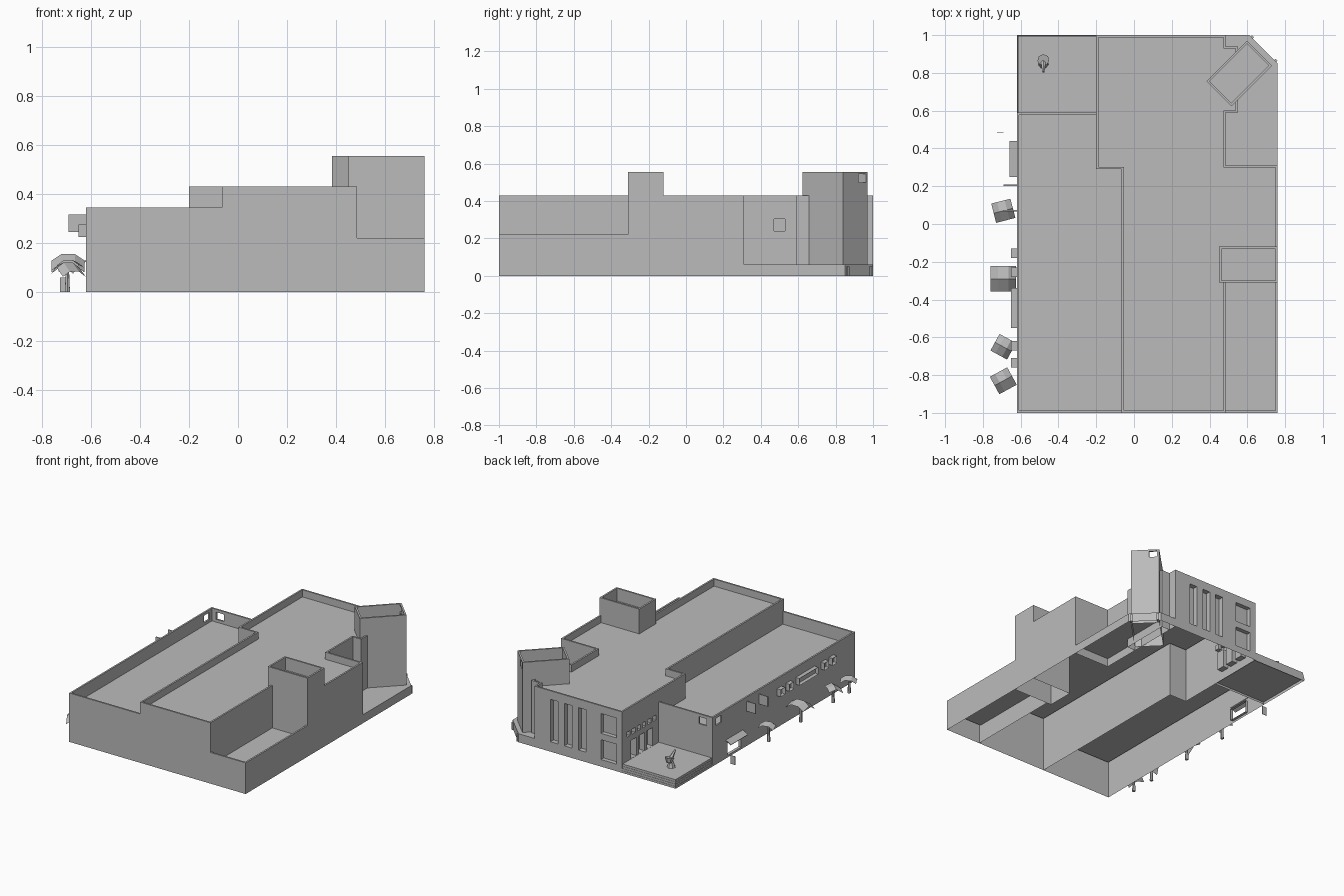
import bpy, bmesh, math
from mathutils import Vector, Matrix

if "Cube" in bpy.data.objects:
    bpy.data.objects.remove(bpy.data.objects["Cube"], do_unlink=True)

grey = bpy.data.materials.new("plain_grey")
grey.use_nodes = True
grey.diffuse_color = (0.5, 0.5, 0.5, 1)
grey.node_tree.nodes["Principled BSDF"].inputs["Base Color"].default_value = (0.5, 0.5, 0.5, 1)

RIM = 0.012      # parapet thickness


def finish(bm, name, matrix=None):
    if matrix:
        bm.transform(matrix)
    mesh = bpy.data.meshes.new(name)
    bm.to_mesh(mesh)
    bm.free()
    mesh.materials.append(grey)
    ob = bpy.data.objects.new(name, mesh)
    bpy.context.scene.collection.objects.link(ob)
    return ob


def rect(x0, x1, y0, y1):
    return [(x0, y0), (x1, y0), (x1, y1), (x0, y1)]


def push_in(bm, axis, at, depth, span, through=False):
    """Cut a rectangle into the wall lying on axis = at, and push it in or open it."""
    other = 1 - axis
    a0, a1, z0, z1 = span

    def wall():
        bm.normal_update()
        return [f for f in bm.faces if abs(f.normal[axis]) > 0.9
                and abs(f.calc_center_median()[axis] - at) < 1e-3]

    for ax, value in ((other, a0), (other, a1), (2, z0), (2, z1)):
        faces = wall()
        geom = set(faces)
        for f in faces:
            geom.update(f.edges)
            geom.update(f.verts)
        co, no = Vector((0, 0, 0)), Vector((0, 0, 0))
        co[ax], no[ax] = value, 1
        bmesh.ops.bisect_plane(bm, geom=list(geom), plane_co=co, plane_no=no, dist=1e-5)
    inside = []
    for f in wall():
        c = f.calc_center_median()
        if a0 < c[other] < a1 and z0 < c.z < z1:
            inside.append(f)
    if depth and inside:
        result = bmesh.ops.extrude_face_region(bm, geom=inside)["geom"]
        move = Vector((0, 0, 0))
        move[axis] = depth
        bmesh.ops.translate(bm, vec=move, verts=[v for v in result if isinstance(v, bmesh.types.BMVert)])
        old = [f for f in inside if f.is_valid]
        if old:
            bmesh.ops.delete(bm, geom=old, context='FACES_ONLY')
        inside = [f for f in result if isinstance(f, bmesh.types.BMFace)]
    if through and inside:
        bmesh.ops.delete(bm, geom=inside, context='FACES_ONLY')


def shell(name, outline, top, drop=0, shared=(), cuts=(), matrix=None):
    """Open-bottomed block; a drop sinks the roof behind a parapet. Shared sides belong to a neighbour."""
    bm = bmesh.new()
    n = len(outline)
    pts = [Vector((x, y, top)) for x, y in outline]
    shift = []
    for i in range(n):
        d = (pts[(i + 1) % n] - pts[i]).normalized()
        shift.append(Vector((-d.y, d.x, 0)) * (0 if i in shared else RIM))
    rim = [bm.verts.new(p) for p in pts]
    base = [bm.verts.new((p.x, p.y, 0)) for p in pts]
    roof = rim
    if drop:
        inner = [p + shift[i - 1] + shift[i] for i, p in enumerate(pts)]
        lip = [bm.verts.new(p) for p in inner]
        roof = [bm.verts.new((p.x, p.y, top - drop)) for p in inner]
    bm.faces.new(roof)
    for i in range(n):
        j = (i + 1) % n
        if i in shared:
            continue
        bm.faces.new((base[i], base[j], rim[j], rim[i]))
        if drop:
            bm.faces.new((rim[i], rim[j], lip[j], lip[i]))
            bm.faces.new((lip[i], lip[j], roof[j], roof[i]))
    for cut in cuts:
        push_in(bm, *cut)
    return finish(bm, name, matrix)


def box(name, x0, x1, y0, y1, z0, z1, matrix=None):
    bm = bmesh.new()
    bmesh.ops.create_cube(bm, size=1)
    bmesh.ops.scale(bm, vec=(x1 - x0, y1 - y0, z1 - z0), verts=bm.verts)
    bmesh.ops.translate(bm, vec=((x0 + x1) / 2, (y0 + y1) / 2, (z0 + z1) / 2), verts=bm.verts)
    return finish(bm, name, matrix)


def cone(name, base, r1, r2, height, sides, tilt=0):
    bm = bmesh.new()
    bmesh.ops.create_cone(bm, cap_ends=True, segments=sides, radius1=r1, radius2=r2, depth=height)
    m = Matrix.Translation(base) @ Matrix.Rotation(tilt, 4, 'X') @ Matrix.Translation((0, 0, height / 2))
    return finish(bm, name, m)


def canopy(base, size, turn):
    """Folded leaf sheet that droops at its sides and front."""
    bm = bmesh.new()
    rows = []
    for y, fall in ((-0.5, 0.35), (0, 0), (0.5, 0.12)):
        rows.append([bm.verts.new((x * size, y * size, -(fall + side) * size))
                     for x, side in ((-0.5, 0.2), (-0.2, 0), (0.2, 0), (0.5, 0.2))])
    for a, b in zip(rows, rows[1:]):
        for i in range(3):
            bm.faces.new((a[i], a[i + 1], b[i + 1], b[i]))
    finish(bm, "tree_canopy", Matrix.Translation(base) @ Matrix.Rotation(turn, 4, 'Z'))


# Low west wing, with two openings through the parapet and one under the awning
openings = []
for axis, wall, inward, a in ((1, 0.59, -RIM, -0.575), (0, -0.62, RIM, 0.49)):
    hole = (a, a + 0.06, 0.275, 0.325)
    openings.append((axis, wall, inward, hole, True))
    openings.append((axis, wall + inward, 0, hole, True))
openings.append((0, -0.62, 0.02, (0.27, 0.42, 0.015, 0.1), True))
shell("low_wing", [(-0.62, -1), (-0.065, -1), (-0.065, 0.29), (-0.2, 0.29), (-0.2, 0.59), (-0.62, 0.59)],
      0.345, 0.09, shared=(1, 2, 3), cuts=openings)

# Main hall: tall slots, square windows, small window row, doorways
cuts = [(1, 1, -0.035, (x, x + 0.06, 0.07, 0.37)) for x in (0.08, 0.19, 0.3)]
cuts += [(1, 1, -0.03, (-0.155, -0.035, z, z + 0.14)) for z in (0.05, 0.235)]
cuts += [(0, -0.2, 0.025, (0.62 + i * 0.058, 0.655 + i * 0.058, 0.23, 0.265)) for i in range(6)]
cuts += [(0, -0.2, 0.04, (y, y + 0.06, 0.061, 0.19)) for y in (0.66, 0.75, 0.84)]
cuts += [(0, 0.485, -0.02, (0.47, 0.53, 0.24, 0.305))]
shell("main_hall", [(-0.065, -1), (0.485, -1), (0.485, -0.31), (0.45, -0.31), (0.45, -0.12), (0.76, -0.12),
                    (0.76, 0.31), (0.485, 0.31), (0.485, 0.59), (0.55, 0.59), (0.55, 0.94), (0.485, 0.94),
                    (0.485, 1), (-0.2, 1), (-0.2, 0.29), (-0.065, 0.29)],
      0.43, 0.05, shared=(2, 3, 4), cuts=cuts)

# East annex and stair tower
shell("east_annex", rect(0.485, 0.76, -1, -0.31), 0.22, 0.09, shared=(2, 3))
shell("stair_tower", rect(0.45, 0.76, -0.31, -0.12), 0.555, 0.09)

# Turned corner tower with a small opening high in its outer wall
turned = Matrix.Translation((0.557, 0.797, 0)) @ Matrix.Rotation(math.pi / 4, 4, 'Z')
hole = (0.027, 0.08, 0.5, 0.545)
shell("corner_tower", rect(-0.152, 0.152, -0.0935, 0.0935), 0.555, 0.09, matrix=turned,
      cuts=[(0, 0.152, -RIM, hole, True), (0, 0.152 - RIM, 0, hole, True)])
shell("corner_platform", [(0.485, 0.31), (0.76, 0.31), (0.76, 0.85), (0.61, 1), (0.485, 1)], 0.06)
for side in (-1, 1):
    box("entrance_post", 0.165, 0.19, side * 0.088 - 0.008, side * 0.088 + 0.008, 0, 0.05, turned)

# Patio with shallow layered edge
for i in range(4):
    s = i * 0.002
    shell("patio_step", rect(-0.62 + s, -0.2, 0.59, 1 - s), 0.015 * (i + 1))

# Garden figure on the patio
cone("figure_base", (-0.48, 0.85, 0.06), 0.028, 0.012, 0.05, 7)
cone("figure_body", (-0.48, 0.875, 0.1), 0.018, 0.032, 0.035, 7, tilt=0.2)
cone("figure_neck", (-0.48, 0.86, 0.12), 0.016, 0.006, 0.07, 6, tilt=0.9)

# Boxed windows along the west wall
for y0, y1 in ((-0.18, -0.13), (-0.28, -0.23), (-0.55, -0.34), (-0.67, -0.62), (-0.76, -0.71)):
    bm = bmesh.new()
    bmesh.ops.create_cube(bm, size=1, matrix=Matrix.Translation((-0.635, (y0 + y1) / 2, 0.25))
                          @ Matrix.Diagonal((0.03, y1 - y0, 0.05, 1)))
    face = [f for f in bm.faces if f.normal.x < -0.9]
    bmesh.ops.inset_region(bm, faces=face, thickness=0.008)
    bmesh.ops.translate(bm, vec=(0.02, 0, 0), verts=list(face[0].verts))
    finish(bm, "boxed_window")

# Sloping awning, hanging signs and ground board
slope = Matrix.Translation((-0.62, 0.345, 0.13)) @ Matrix.Rotation(-0.5, 4, 'Y')
box("awning", -0.046, 0, -0.095, 0.095, -0.006, 0, slope)
for y in (0.07, 0.205):
    box("hanging_sign", -0.69, -0.62, y - 0.003, y + 0.003, 0.245, 0.315)
box("ground_board", -0.725, -0.69, 0.485, 0.488, 0, 0.06)

# Small folded-canopy trees
for y, size, h, turn in ((0.07, 0.105, 0.14, 0.25), (-0.29, 0.135, 0.155, 0),
                         (-0.65, 0.1, 0.13, -0.5), (-0.83, 0.105, 0.12, 0.5)):
    cone("tree_trunk", (-0.695, y, 0), 0.012, 0.005, h - 0.005, 6)
    canopy((-0.692, y, h), size, turn)
